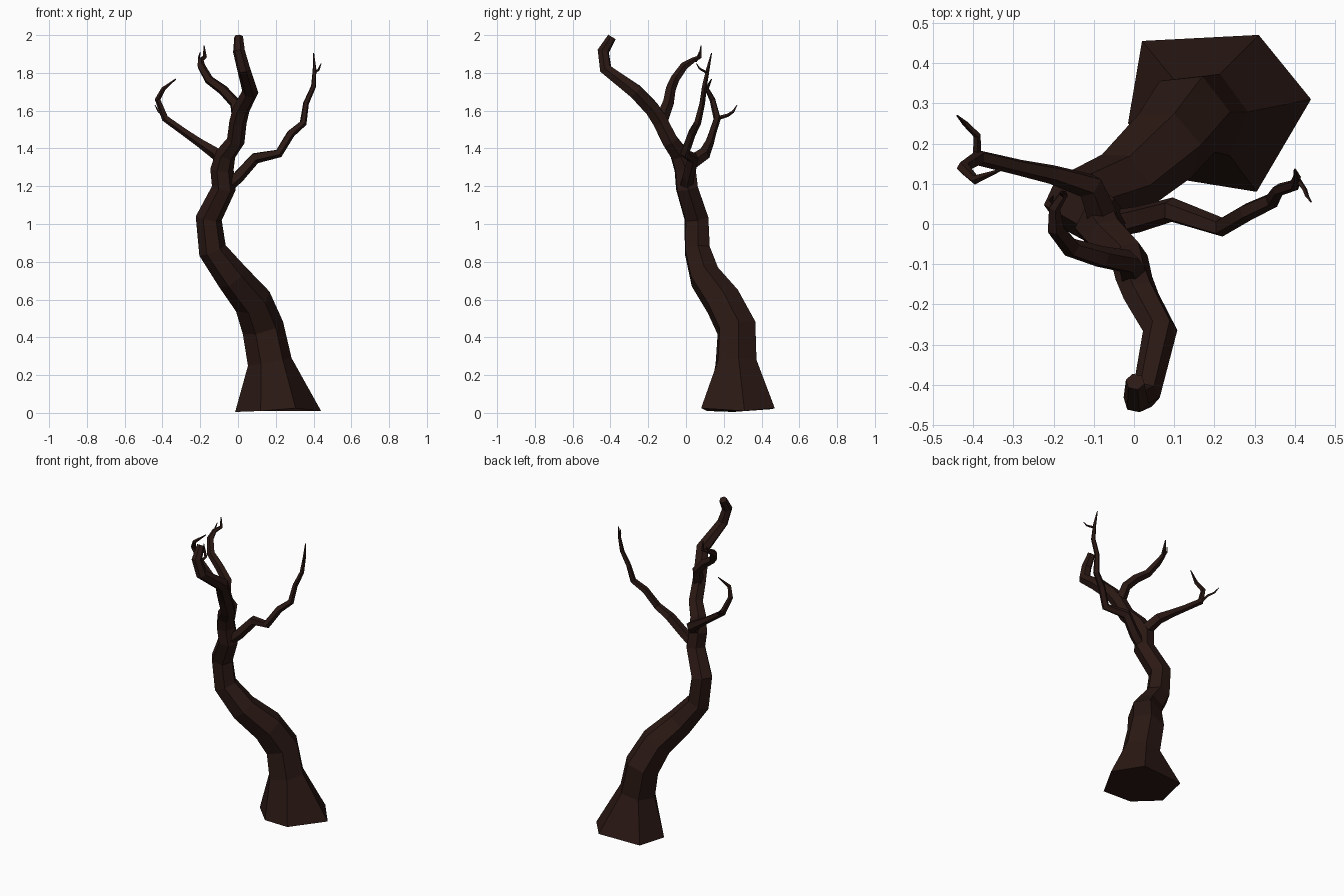
import bpy, bmesh, math
from mathutils import Vector, Matrix

bark = bpy.data.materials.new("dark_bark")
bark.diffuse_color = (0.024, 0.0095, 0.007, 1)


def limb(name, points, sides=6, base=None):
    """Faceted tube through (x, y, z, radius) points; optional explicit base ring."""
    bm = bmesh.new()
    pos = [Vector(p[:3]) for p in points]
    last = len(pos) - 1
    rings, axis, prev = [], Vector((math.cos(0.12), math.sin(0.12), 0)), Vector((0, 0, 1))
    for i, p in enumerate(points):
        a = (pos[i] - pos[i - 1]).normalized() if i else Vector()
        b = (pos[i + 1] - pos[i]).normalized() if i < last else Vector()
        t = (a + b).normalized()
        axis = prev.rotation_difference(t) @ axis
        axis = (axis - t * axis.dot(t)).normalized()
        prev = t
        if i == 0 and base:
            ring = [bm.verts.new(c) for c in base]
        else:
            ring = [bm.verts.new(pos[i] + Matrix.Rotation(math.tau * k / sides, 3, t) @ axis * p[3])
                    for k in range(sides)]
        rings.append(ring)
    for lo, hi in zip(rings, rings[1:]):
        for k in range(sides):
            n = (k + 1) % sides
            bm.faces.new((lo[k], lo[n], hi[n], hi[k]))
    bm.faces.new(rings[0][::-1])
    bm.faces.new(rings[-1])
    bmesh.ops.recalc_face_normals(bm, faces=bm.faces)
    mesh = bpy.data.meshes.new(name)
    bm.to_mesh(mesh)
    bm.free()
    mesh.materials.append(bark)
    obj = bpy.data.objects.new(name, mesh)
    bpy.context.collection.objects.link(obj)
    return obj


# Trunk: flared irregular foot, S-bend, then a leaning crooked top
foot = [(0.44, 0.31, 0.01), (0.31, 0.47, 0.025), (0.02, 0.455, 0.02),
        (-0.015, 0.25, 0.005), (0.12, 0.11, 0.01), (0.305, 0.08, 0.025)]
limb("trunk", [
    (0.21, 0.28, 0.0, 0.23), (0.168, 0.265, 0.27, 0.118), (0.132, 0.267, 0.45, 0.112),
    (0.078, 0.195, 0.59, 0.103), (-0.03, 0.10, 0.72, 0.088), (-0.135, 0.06, 0.86, 0.075),
    (-0.155, 0.055, 1.03, 0.07), (-0.075, 0.005, 1.19, 0.064), (-0.085, -0.005, 1.29, 0.062),
    (-0.065, -0.035, 1.37, 0.054), (-0.012, -0.085, 1.44, 0.048), (0.0, -0.135, 1.54, 0.046),
    (0.018, -0.18, 1.61, 0.045), (0.065, -0.265, 1.70, 0.043), (0.03, -0.425, 1.82, 0.035),
    (0.005, -0.438, 1.915, 0.032), (0.003, -0.392, 1.99, 0.024)], base=foot)

# Right branch and its twig
limb("right_branch", [
    (-0.06, 0.0, 1.20, 0.036), (0.0, 0.01, 1.25, 0.034), (0.09, 0.035, 1.35, 0.032),
    (0.215, -0.008, 1.375, 0.025), (0.28, 0.03, 1.48, 0.023), (0.345, 0.06, 1.535, 0.02),
    (0.36, 0.085, 1.64, 0.016), (0.40, 0.097, 1.73, 0.014), (0.405, 0.115, 1.82, 0.01),
    (0.40, 0.135, 1.905, 0.003)], 5)
limb("right_twig", [
    (0.405, 0.115, 1.80, 0.007), (0.425, 0.085, 1.815, 0.006), (0.43, 0.07, 1.825, 0.005),
    (0.44, 0.055, 1.85, 0.002)], 4)

# Left branch and its twig
limb("left_branch", [
    (-0.08, 0.02, 1.32, 0.04), (-0.11, 0.095, 1.37, 0.035), (-0.20, 0.123, 1.43, 0.025),
    (-0.28, 0.14, 1.485, 0.021), (-0.385, 0.165, 1.56, 0.02), (-0.425, 0.14, 1.66, 0.016),
    (-0.395, 0.11, 1.715, 0.012), (-0.33, 0.135, 1.767, 0.003)], 5)
limb("left_twig", [
    (-0.39, 0.165, 1.56, 0.011), (-0.39, 0.22, 1.575, 0.009), (-0.42, 0.25, 1.595, 0.007),
    (-0.44, 0.27, 1.63, 0.002)], 4)

# Back branch arching over from the upper trunk, with its twig
limb("back_branch", [
    (0.0, -0.13, 1.55, 0.036), (-0.015, -0.095, 1.64, 0.031), (-0.08, -0.083, 1.71, 0.028),
    (-0.155, -0.06, 1.765, 0.025), (-0.195, -0.01, 1.835, 0.022), (-0.198, 0.04, 1.868, 0.015),
    (-0.175, 0.075, 1.885, 0.011), (-0.18, 0.08, 1.945, 0.003)], 5)
limb("back_twig", [
    (-0.195, 0.05, 1.86, 0.008), (-0.207, 0.06, 1.88, 0.006), (-0.2, 0.07, 1.91, 0.002)], 4)
